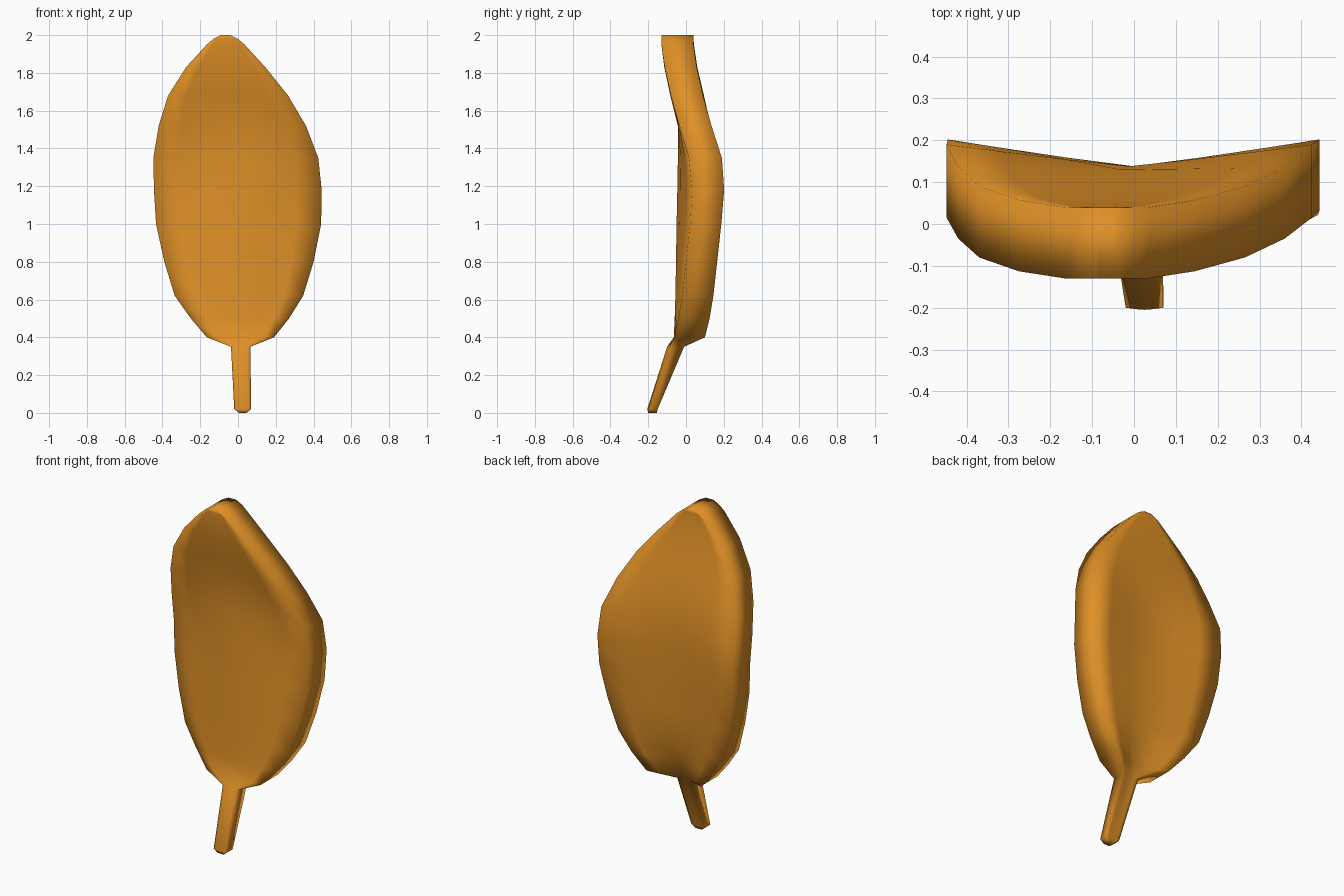
import bpy, bmesh

# Rows from tip to stem end: z, left x, right x, centre front y, rim front y,
# rim thickness, centre back y
ROWS = [
    (2.00, -0.09, -0.04, -0.13, -0.13, 0.17, 0.04),
    (1.98, -0.13, 0.00, -0.13, -0.13, 0.17, 0.04),
    (1.95, -0.165, 0.035, -0.13, -0.13, 0.17, 0.042),
    (1.83, -0.275, 0.145, -0.115, -0.113, 0.17, 0.06),
    (1.68, -0.37, 0.265, -0.083, -0.08, 0.17, 0.095),
    (1.52, -0.42, 0.36, -0.043, -0.035, 0.17, 0.13),
    (1.35, -0.448, 0.425, -0.043, 0.015, 0.175, 0.138),
    (1.18, -0.445, 0.443, -0.046, 0.032, 0.17, 0.138),
    (1.00, -0.434, 0.44, -0.05, 0.022, 0.165, 0.132),
    (0.80, -0.39, 0.40, -0.053, 0.0, 0.165, 0.125),
    (0.62, -0.335, 0.345, -0.056, -0.02, 0.165, 0.115),
    (0.50, -0.25, 0.27, -0.06, -0.04, 0.165, 0.07),
    (0.40, -0.165, 0.19, -0.065, -0.06, 0.16, 0.025),
    # stem
    (0.35, -0.037, 0.065, -0.10, -0.09, 0.08, -0.01),
    (0.02, -0.02, 0.07, -0.205, -0.20, 0.05, -0.15),
    (0.00, 0.005, 0.045, -0.20, -0.20, 0.045, -0.155),
]
STEPS = (-1, -0.7, -0.35, 0, 0.35, 0.7, 1)


def ring(bm, z, xl, xr, front_c, rim, thick, back_c):
    mid, half = (xl + xr) / 2, (xr - xl) / 2
    front = [(mid + half * u, front_c + (rim - front_c) * abs(u) ** 1.4)
             for u in STEPS]
    back = [(mid + half * u, back_c + (rim + thick - back_c) * abs(u) ** 1.1)
            for u in reversed(STEPS)]
    return [bm.verts.new((x, y, z)) for x, y in front + back]


# Curved leaf blade flowing into its stem
bm = bmesh.new()
rings = [ring(bm, *row) for row in ROWS]
for a, b in zip(rings, rings[1:]):
    for i in range(len(a)):
        j = (i + 1) % len(a)
        bm.faces.new((a[i], b[i], b[j], a[j]))
bm.faces.new(rings[0])
bm.faces.new(rings[-1])
bmesh.ops.recalc_face_normals(bm, faces=bm.faces)
for f in bm.faces:
    f.smooth = True

mesh = bpy.data.meshes.new("leaf_with_stem")
bm.to_mesh(mesh)
bm.free()
mat = bpy.data.materials.new("autumn orange")
mat.diffuse_color = (0.74, 0.28, 0.02, 1)
mesh.materials.append(mat)
leaf = bpy.data.objects.new("leaf_with_stem", mesh)
bpy.context.collection.objects.link(leaf)
